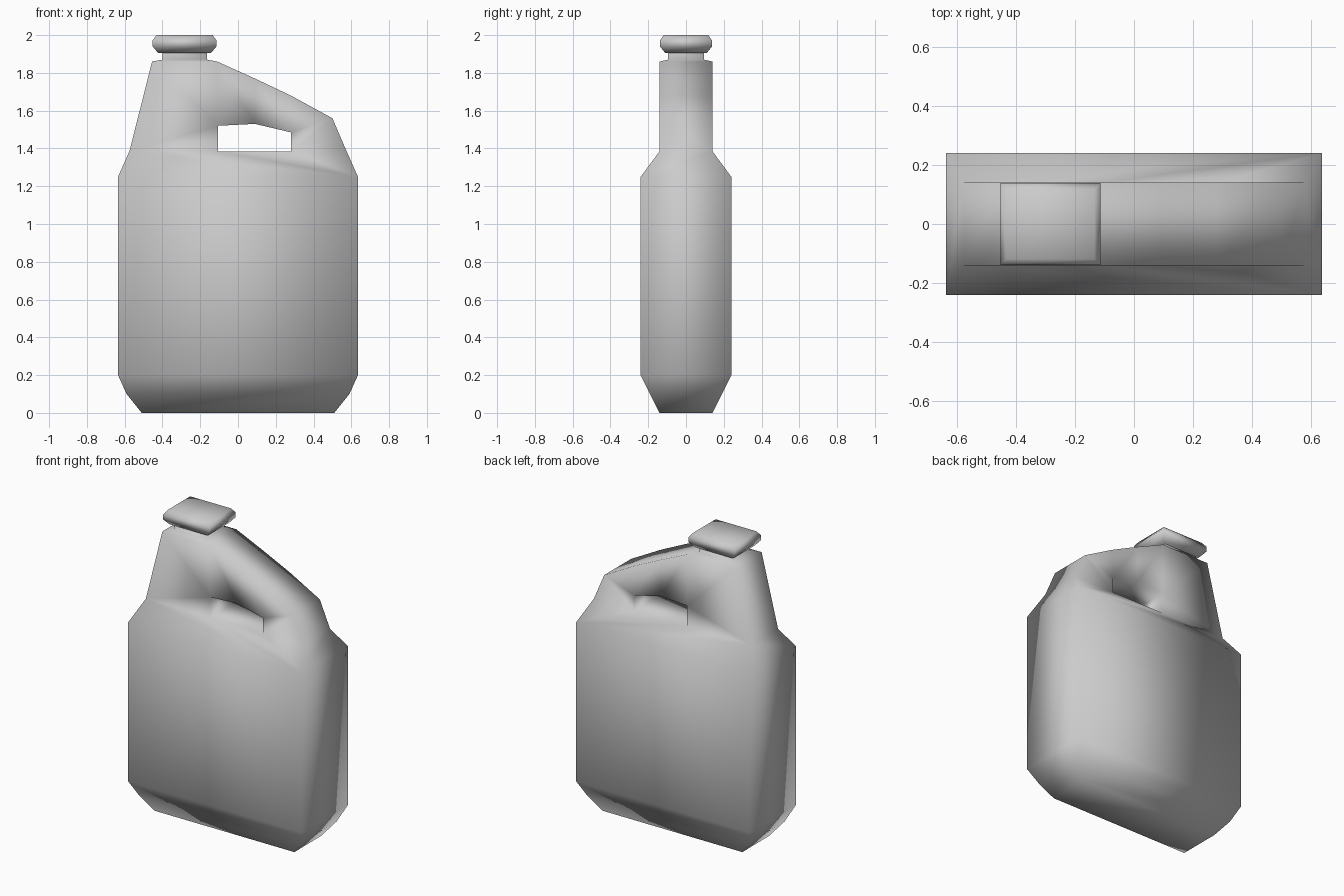
import bpy
import bmesh

cube = bpy.data.objects.get("Cube")
if cube:
    bpy.data.objects.remove(cube, do_unlink=True)

plastic = bpy.data.materials.new("grey_plastic")
plastic.use_nodes = True
GREY = (0.6, 0.6, 0.6, 1.0)
plastic.diffuse_color = GREY
plastic.node_tree.nodes["Principled BSDF"].inputs["Base Color"].default_value = GREY


def ring(bm, z, hx, hy, cx=0.0):
    """Rectangular ring: front left, front right, back right, back left."""
    return [bm.verts.new((cx + sx * hx, sy * hy, z))
            for sx, sy in ((-1, -1), (1, -1), (1, 1), (-1, 1))]


def bridge(bm, low, high):
    n = len(low)
    for i in range(n):
        j = (i + 1) % n
        bm.faces.new((low[i], low[j], high[j], high[i]))


def finish(bm, name):
    bmesh.ops.recalc_face_normals(bm, faces=bm.faces)
    for face in bm.faces:
        face.smooth = True
    mesh = bpy.data.meshes.new(name)
    bm.to_mesh(mesh)
    bm.free()
    mesh.materials.append(plastic)
    obj = bpy.data.objects.new(name, mesh)
    bpy.context.collection.objects.link(obj)
    return obj


# Tank: stacked rings with a bevelled base
bm = bmesh.new()
rings = [ring(bm, *row) for row in (
    (0.0, 0.51, 0.14), (0.1, 0.59, 0.19), (0.2, 0.635, 0.24), (1.25, 0.635, 0.24))]
bm.faces.new(rings[0])
for low, high in zip(rings, rings[1:]):
    bridge(bm, low, high)
tank_top = rings[-1]

# Shoulder, spout side and handle outline, seen from the front
OUTER = [(-0.575, 1.385), (-0.455, 1.86), (-0.11, 1.86), (0.09, 1.77),
         (0.28, 1.68), (0.5, 1.56), (0.575, 1.385)]
HOLE = [(-0.105, 1.385), (-0.105, 1.52), (0.09, 1.53), (0.28, 1.485), (0.28, 1.385)]
DEPTH = 0.14


def outline(points, y):
    return [bm.verts.new((x, y, z)) for x, z in points]


sides = []
for y, corners in ((-DEPTH, tank_top[:2]), (DEPTH, (tank_top[3], tank_top[2]))):
    o, h = outline(OUTER, y), outline(HOLE, y)
    sides.append((o, h))
    # sloping shoulder, then the panels around the grip hole
    bm.faces.new((corners[0], corners[1], o[6], h[4], h[0], o[0]))
    bm.faces.new((o[0], h[0], h[1], o[1]))
    bm.faces.new((o[1], h[1], o[2]))
    bm.faces.new((o[2], h[1], h[2], o[3]))
    bm.faces.new((o[3], h[2], h[3], o[4]))
    bm.faces.new((o[4], h[3], o[5]))
    bm.faces.new((o[5], h[3], h[4], o[6]))

(fo, fh), (bo, bh) = sides

# Walls joining front and back, leaving the spout opening free
for i in range(6):
    if i != 1:
        bm.faces.new((fo[i], fo[i + 1], bo[i + 1], bo[i]))
for i in range(5):
    j = (i + 1) % 5
    bm.faces.new((fh[i], fh[j], bh[j], bh[i]))
bm.faces.new((tank_top[0], fo[0], bo[0], tank_top[3]))
bm.faces.new((tank_top[1], fo[6], bo[6], tank_top[2]))

# Neck rising from the spout opening
NECK_X = -0.283
spout = [fo[1], fo[2], bo[2], bo[1]]
neck_base = ring(bm, 1.87, 0.118, 0.095, NECK_X)
neck_top = ring(bm, 1.915, 0.118, 0.095, NECK_X)
bridge(bm, spout, neck_base)
bridge(bm, neck_base, neck_top)
bm.faces.new(neck_top)
finish(bm, "bottle_body")

# Square cap with bevelled rims
bm = bmesh.new()
rings = [ring(bm, *row, NECK_X) for row in (
    (1.905, 0.14, 0.11), (1.94, 0.169, 0.138), (1.972, 0.169, 0.138), (2.0, 0.149, 0.118))]
bm.faces.new(rings[0])
for low, high in zip(rings, rings[1:]):
    bridge(bm, low, high)
bm.faces.new(rings[-1])
finish(bm, "cap")
